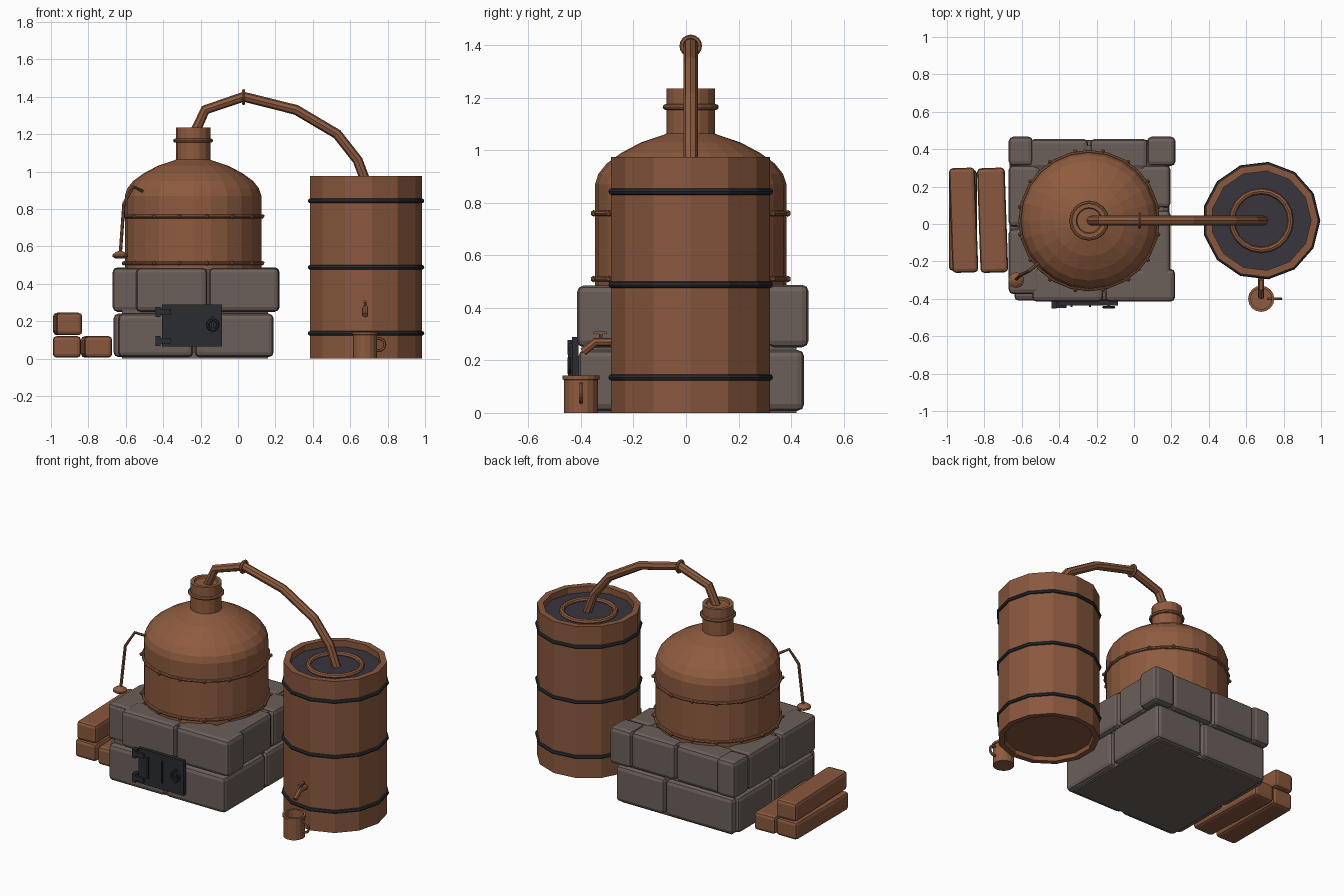
import bpy, bmesh
from math import cos, sin, tau, pi, radians
from mathutils import Matrix, Vector

if "Cube" in bpy.data.objects:
    bpy.data.objects.remove(bpy.data.objects["Cube"])


def material(name, rgb):
    m = bpy.data.materials.new(name)
    m.use_nodes = True
    m.diffuse_color = (*rgb, 1)
    m.node_tree.nodes["Principled BSDF"].inputs["Base Color"].default_value = (*rgb, 1)
    return m


copper = material("copper", (0.27, 0.105, 0.05))
wood = material("wood", (0.25, 0.097, 0.047))
stone = material("stone", (0.15, 0.115, 0.1))
iron = material("iron", (0.024, 0.025, 0.031))
water = material("dark water", (0.04, 0.037, 0.048))


def finish(name, bm, mat):
    bmesh.ops.recalc_face_normals(bm, faces=bm.faces)
    me = bpy.data.meshes.new(name)
    bm.to_mesh(me)
    bm.free()
    me.materials.append(mat)
    ob = bpy.data.objects.new(name, me)
    bpy.context.collection.objects.link(ob)
    return ob


def lathe(name, center, profile, sides, mat, closed=False):
    """Revolve (radius, height) points; a closed profile makes a ring."""
    bm = bmesh.new()
    rings = [[bm.verts.new((center[0] + r * cos(tau * i / sides),
                            center[1] + r * sin(tau * i / sides), z))
              for i in range(sides)] for r, z in profile]
    pairs = list(zip(rings, rings[1:]))
    if closed:
        pairs.append((rings[-1], rings[0]))
    else:
        bm.faces.new(rings[0])
        bm.faces.new(rings[-1])
    for a, b in pairs:
        for i in range(sides):
            j = (i + 1) % sides
            bm.faces.new((a[i], a[j], b[j], b[i]))
    return finish(name, bm, mat)


def hoop(name, center, radius, z, tube, sides, mat):
    section = [(radius + tube * cos(tau * k / 8), z + tube * sin(tau * k / 8)) for k in range(8)]
    return lathe(name, center, section, sides, mat, closed=True)


def upright_ring(name, center, radius, tube, mat, axis):
    bpy.ops.mesh.primitive_torus_add(major_radius=radius, minor_radius=tube,
                                     major_segments=16, minor_segments=6, location=center)
    ob = bpy.context.object
    ob.rotation_euler[axis] = pi / 2
    ob.name = name
    ob.data.materials.append(mat)
    return ob


def block(name, xs, ys, zs, mat, bevel=0.0, turn=0):
    bm = bmesh.new()
    bmesh.ops.create_cube(bm, size=1)
    bmesh.ops.scale(bm, vec=[b - a for a, b in (xs, ys, zs)], verts=bm.verts)
    ob = finish(name, bm, mat)
    ob.location = [(a + b) / 2 for a, b in (xs, ys, zs)]
    ob.rotation_euler.z = radians(turn)
    if bevel:
        mod = ob.modifiers.new("soft edges", 'BEVEL')
        mod.width, mod.segments = bevel, 2
    return ob


def pipe(name, points, radius, mat):
    cu = bpy.data.curves.new(name, 'CURVE')
    cu.dimensions = '3D'
    cu.bevel_depth, cu.bevel_resolution, cu.use_fill_caps = radius, 2, True
    sp = cu.splines.new('POLY')
    sp.points.add(len(points) - 1)
    for p, co in zip(sp.points, points):
        p.co = (*co, 1)
    sp.use_smooth = False
    cu.materials.append(mat)
    ob = bpy.data.objects.new(name, cu)
    bpy.context.collection.objects.link(ob)
    return ob


# Stone hearth: a core wrapped in two courses of rounded blocks
block("hearth_core", (-0.62, 0.16), (-0.37, 0.42), (0, 0.475), stone)


def course(label, zs, spans):
    for side, joints, depth in spans:
        for n, (a, b) in enumerate(zip(joints, joints[1:])):
            along = (a + 0.005, b - 0.005)
            xs, ys = (along, depth) if side in ("front", "back") else (depth, along)
            block(f"{label}_{side}_stone_{n + 1}", xs, ys, zs, stone, 0.025)


course("lower", (0.008, 0.24), [
    ("front", (-0.645, -0.235, 0.195), (-0.41, -0.24)),
    ("back", (-0.65, -0.16, 0.195), (0.29, 0.45)),
    ("left", (-0.4, 0.02, 0.44), (0.03, 0.19)),
    ("right", (-0.37, 0.05, 0.42), (-0.665, -0.5))])
course("upper", (0.25, 0.485), [
    ("front", (-0.55, -0.16, 0.225), (-0.415, -0.24)),
    ("back", (-0.56, -0.24, 0.08), (0.29, 0.455)),
    ("left", (-0.36, 0.08, 0.32), (0.03, 0.195)),
    ("right", (-0.38, -0.02, 0.32), (-0.67, -0.5))])
block("back_left_corner_stone", (0.07, 0.222), (0.31, 0.467), (0.25, 0.488), stone, 0.025)
block("back_right_corner_stone", (-0.67, -0.54), (0.31, 0.467), (0.25, 0.488), stone, 0.025)

# Fire door with hinges, slots and a ring handle
block("fire_door", (-0.405, -0.085), (-0.435, -0.41), (0.065, 0.29), iron)
for z in (0.095, 0.25):
    block("door_hinge", (-0.44, -0.36), (-0.448, -0.41), (z - 0.014, z + 0.014), iron)
    block("hinge_pin", (-0.44, -0.415), (-0.452, -0.41), (z - 0.027, z + 0.027), iron)
for x in (-0.335, -0.235):
    block("door_bar", (x - 0.005, x + 0.005), (-0.443, -0.43), (0.11, 0.25), iron)
upright_ring("door_ring", (-0.135, -0.445, 0.18), 0.027, 0.008, iron, 0)
block("door_latch", (-0.142, -0.128), (-0.45, -0.43), (0.14, 0.225), iron)

# Copper kettle with domed shoulder and neck
kettle = (-0.24, 0.018)
lathe("kettle", kettle,
      [(0.365, 0.47), (0.365, 0.87), (0.352, 0.91), (0.32, 0.95), (0.265, 0.99),
       (0.19, 1.03), (0.1, 1.06), (0.09, 1.065)], 24, copper)
lathe("kettle_neck", kettle, [(0.092, 1.05), (0.092, 1.235), (0.07, 1.235), (0.065, 1.225)], 16, copper)
hoop("neck_band", kettle, 0.096, 1.165, 0.011, 16, copper)
rivets = bmesh.new()
for z in (0.51, 0.76):
    hoop("kettle_band", kettle, 0.368, z, 0.01, 24, copper)
    for i in range(16):
        a = tau * (i + 0.5) / 16
        spot = Vector((kettle[0] + 0.377 * cos(a), kettle[1] + 0.377 * sin(a), z))
        bmesh.ops.create_icosphere(rivets, subdivisions=1, radius=0.013,
                                   matrix=Matrix.Translation(spot))
finish("kettle_rivets", rivets, copper)

# Vapour pipe from the neck to the barrel
route = [(-0.235, 1.2), (-0.175, 1.33), (0.03, 1.4), (0.31, 1.33), (0.53, 1.2), (0.64, 1.06), (0.7, 0.9)]
pipe("vapour_pipe", [(x, 0.018, z) for x, z in route], 0.027, copper)
upright_ring("pipe_collar", (0.03, 0.018, 1.398), 0.034, 0.009, copper, 1)

# Side pressure arm with hanging weight
pipe("pressure_arm", [(-0.5, -0.2, 0.89), (-0.56, -0.25, 0.92),
                      (-0.61, -0.275, 0.83), (-0.63, -0.295, 0.55)], 0.009, copper)
lathe("arm_weight", (-0.63, -0.3),
      [(0.025, 0.535), (0.042, 0.545), (0.042, 0.555), (0.025, 0.568), (0.01, 0.575)], 12, copper)

# Cooling barrel with hoops, water and coil
barrel = (0.68, 0.018)
lathe("barrel", barrel,
      [(0.262, 0.025), (0.27, 0), (0.305, 0), (0.305, 0.975), (0.267, 0.975), (0.267, 0.9)],
      13, wood)
lathe("barrel_water", barrel, [(0.267, 0.92), (0.267, 0.935)], 13, water)
for z in (0.135, 0.488, 0.843):
    hoop("barrel_hoop", barrel, 0.303, z, 0.013, 13, iron)
hoop("cooling_coil", barrel, 0.157, 0.94, 0.016, 20, copper)

# Spigot and collecting mug
pipe("spigot", [(0.68, -0.25, 0.27), (0.68, -0.345, 0.27), (0.68, -0.392, 0.232)], 0.016, copper)
pipe("spigot_stem", [(0.68, -0.325, 0.27), (0.68, -0.325, 0.305)], 0.007, copper)
block("spigot_handle", (0.672, 0.688), (-0.352, -0.3), (0.3, 0.31), copper)
lathe("mug", (0.68, -0.4),
      [(0.064, 0.0), (0.064, 0.125), (0.07, 0.128), (0.07, 0.142), (0.056, 0.142), (0.056, 0.02)],
      16, copper)
upright_ring("mug_handle", (0.752, -0.4, 0.075), 0.033, 0.008, copper, 0)

# Stacked firewood
block("lower_outer_log", (-0.99, -0.84), (-0.25, 0.29), (0.005, 0.12), wood, 0.02)
block("lower_inner_log", (-0.83, -0.682), (-0.26, 0.3), (0.005, 0.12), wood, 0.02, 2)
block("upper_log", (-0.98, -0.842), (-0.26, 0.3), (0.125, 0.245), wood, 0.02, 2)
